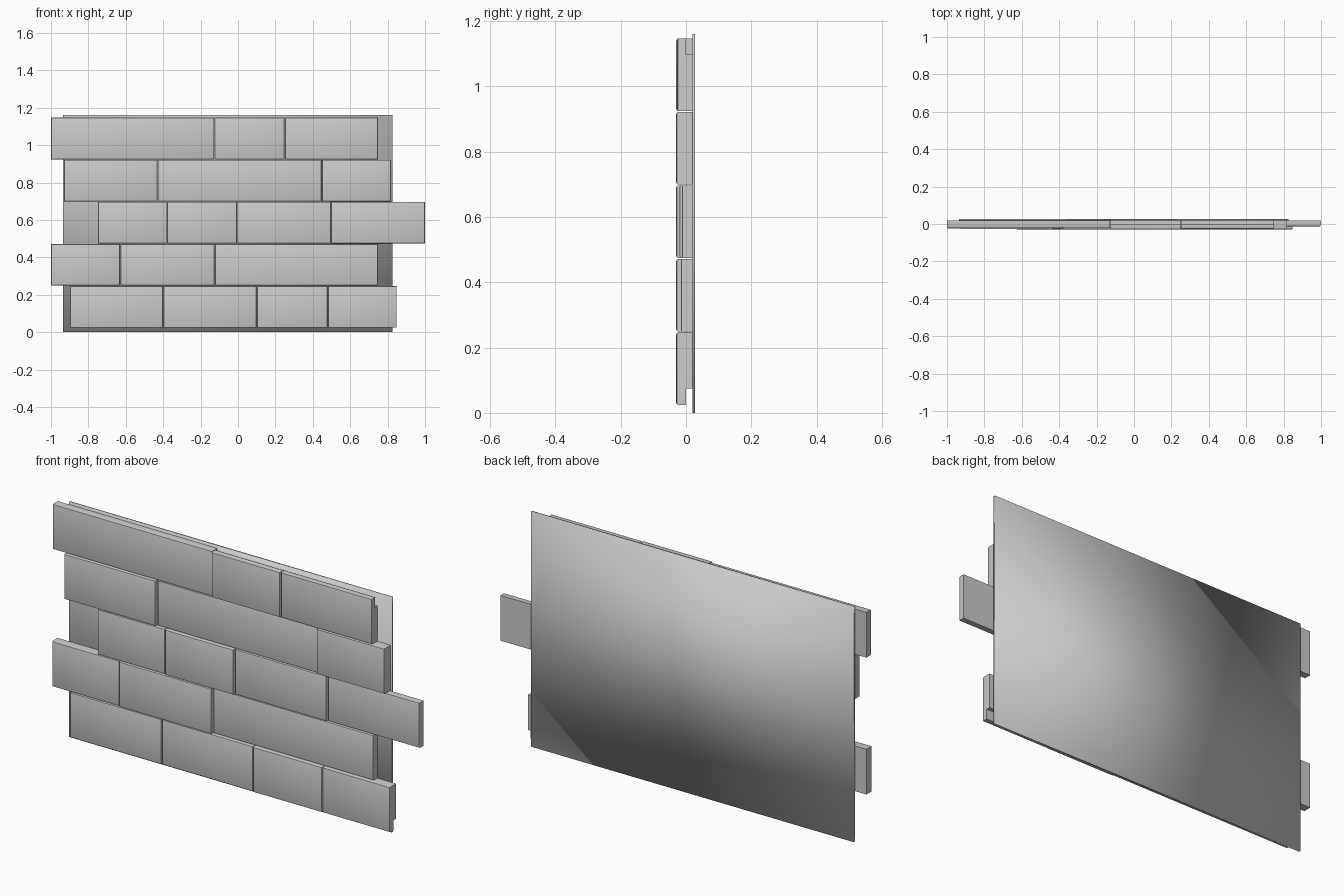
import bpy, bmesh, math

if "Cube" in bpy.data.objects:
    bpy.data.objects.remove(bpy.data.objects["Cube"])

stone = bpy.data.materials.new("stone_grey")
stone.use_nodes = True
COLOUR = (0.6, 0.6, 0.6, 1)
stone.diffuse_color = COLOUR
stone.node_tree.nodes["Principled BSDF"].inputs["Base Color"].default_value = COLOUR

BACK = 0.02      # plane where bricks meet the panel
LAP = 0.05       # height of the rear rebate
BEVEL = 0.007


def prism(name, x0, x1, profile):
    """Extrude a closed (y, z) profile along x."""
    bm = bmesh.new()
    face = bm.faces.new([bm.verts.new((x0, y, z)) for y, z in profile])
    out = bmesh.ops.extrude_face_region(bm, geom=[face])
    moved = [v for v in out["geom"] if isinstance(v, bmesh.types.BMVert)]
    bmesh.ops.translate(bm, verts=moved, vec=(x1 - x0, 0, 0))
    bmesh.ops.recalc_face_normals(bm, faces=bm.faces)
    mesh = bpy.data.meshes.new(name)
    mesh.materials.append(stone)
    obj = bpy.data.objects.new(name, mesh)
    bpy.context.collection.objects.link(obj)
    return obj, bm


def smooth(obj, angle):
    bpy.ops.object.select_all(action="DESELECT")
    obj.select_set(True)
    bpy.context.view_layer.objects.active = obj
    bpy.ops.object.shade_smooth_by_angle(angle=math.radians(angle))


def brick(name, x0, x1, z0, z1, front, rebate):
    if rebate == "top":
        profile = [(front, z0), (BACK, z0), (BACK, z1 - LAP), (0, z1 - LAP), (0, z1), (front, z1)]
    elif rebate == "bottom":
        profile = [(front, z0), (0, z0), (0, z0 + LAP), (BACK, z0 + LAP), (BACK, z1), (front, z1)]
    else:
        profile = [(front, z0), (BACK, z0), (BACK, z1), (front, z1)]
    obj, bm = prism(name, x0, x1, profile)
    # Soften only the edges around the front face
    rim = [e for e in bm.edges if all(abs(v.co.y - front) < 1e-5 for v in e.verts)]
    bmesh.ops.bevel(bm, geom=rim, offset=BEVEL, segments=2, profile=0.5, affect="EDGES")
    bm.to_mesh(obj.data)
    bm.free()
    smooth(obj, 40)


# Backing panel, softly shaded over its corners
panel, bm = prism("backing_panel", -0.935, 0.825,
                  [(BACK, 0), (0.028, 0), (0.028, 1.16), (BACK, 1.16)])
bm.to_mesh(panel.data)
bm.free()
smooth(panel, 180)

# Courses from bottom to top: joint positions and front plane of each brick
courses = [
    ([-0.9, -0.4, 0.1, 0.48, 0.85], [-0.026, -0.026, -0.03, -0.029]),
    ([-1, -0.63, -0.125, 0.75], [-0.025, -0.03, -0.016]),
    ([-0.75, -0.38, -0.005, 0.497, 1], [-0.026, -0.03, -0.02, -0.013]),
    ([-0.932, -0.43, 0.447, 0.82], [-0.028, -0.018, -0.03]),
    ([-1, -0.126, 0.25, 0.75], [-0.02, -0.03, -0.027]),
]
PITCH, HEIGHT, GAP = 0.225, 0.223, 0.003
for row, (joints, fronts) in enumerate(courses):
    z0 = 0.024 + row * PITCH
    for i, front in enumerate(fronts):
        rebate = None
        if row == 0:
            rebate = "bottom"
        elif row == len(courses) - 1 and i > 0:
            rebate = "top"
        brick(f"brick_row{row + 1}_{i + 1}", joints[i] + GAP / 2, joints[i + 1] - GAP / 2,
              z0, z0 + HEIGHT, front, rebate)
